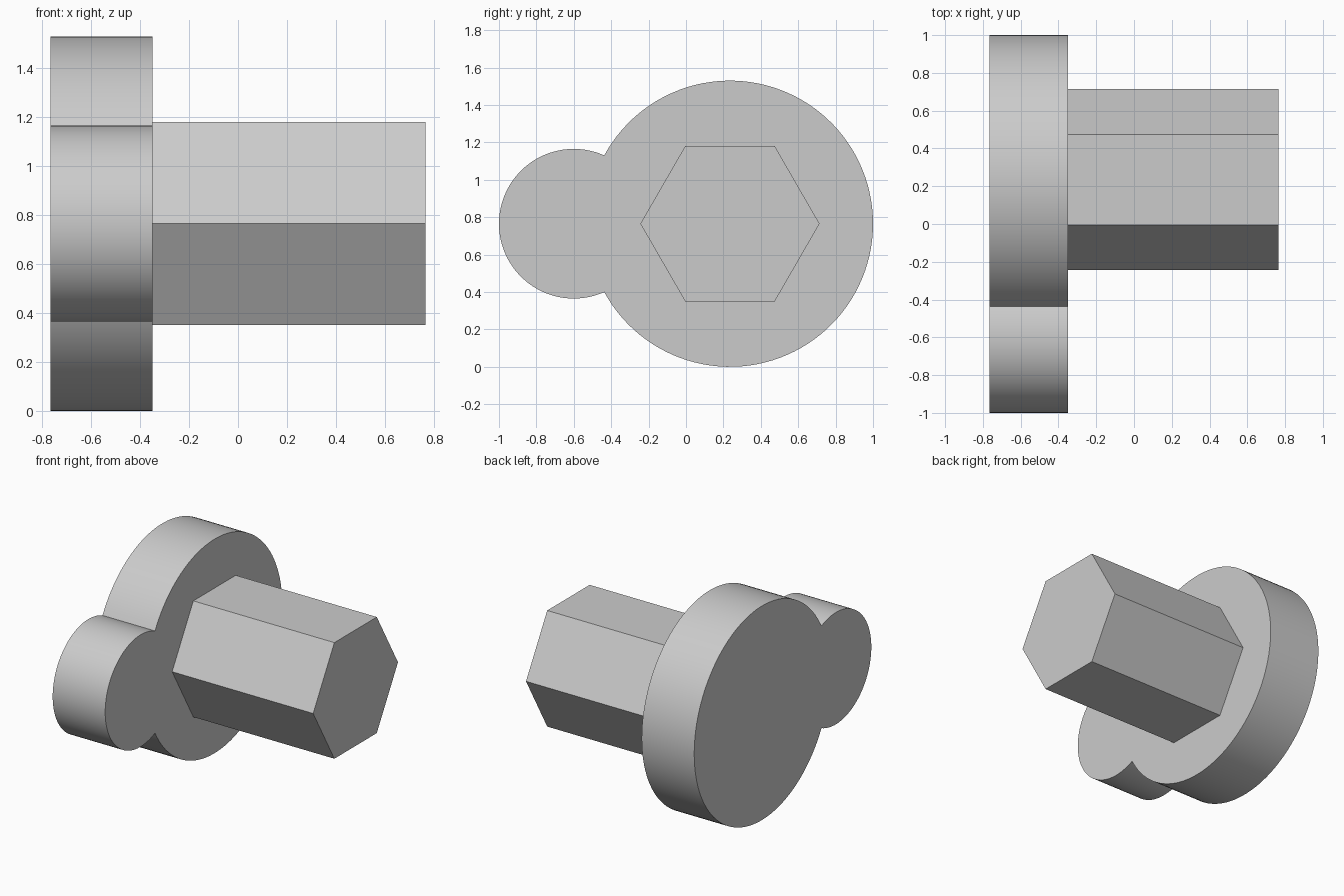
import bpy, bmesh
from math import acos, cos, sin, pi, radians

if "Cube" in bpy.data.objects:
    bpy.data.objects.remove(bpy.data.objects["Cube"], do_unlink=True)

grey = bpy.data.materials.new("light_grey")
grey.use_nodes = True
grey.diffuse_color = (0.6, 0.6, 0.6, 1)
grey.node_tree.nodes["Principled BSDF"].inputs["Base Color"].default_value = grey.diffuse_color

AXIS_Z = 0.765


def arc(cy, radius, start, end, steps):
    """Points (y, z) along an arc, both ends included."""
    angles = [start + (end - start) * i / steps for i in range(steps + 1)]
    return [(cy + radius * cos(a), AXIS_Z + radius * sin(a)) for a in angles]


def extrude_profile(name, points, x0, x1):
    """Closed prism along x from a (y, z) outline."""
    bm = bmesh.new()
    base = bm.faces.new([bm.verts.new((x0, y, z)) for y, z in points])
    result = bmesh.ops.extrude_face_region(bm, geom=[base], use_keep_orig=True)
    top = [v for v in result["geom"] if isinstance(v, bmesh.types.BMVert)]
    bmesh.ops.translate(bm, verts=top, vec=(x1 - x0, 0, 0))
    bmesh.ops.recalc_face_normals(bm, faces=bm.faces)
    mesh = bpy.data.meshes.new(name)
    bm.to_mesh(mesh)
    bm.free()
    obj = bpy.data.objects.new(name, mesh)
    bpy.context.collection.objects.link(obj)
    mesh.materials.append(grey)
    bpy.ops.object.select_all(action="DESELECT")
    obj.select_set(True)
    bpy.context.view_layer.objects.active = obj
    bpy.ops.object.shade_smooth_by_angle(angle=radians(30))
    return obj


# Flange: large disc and small lobe joined in a single outline
disc_y, disc_r = 0.235, 0.765
lobe_y, lobe_r = -0.6, 0.4
gap = disc_y - lobe_y
disc_cut = acos((gap**2 + disc_r**2 - lobe_r**2) / (2 * gap * disc_r))
lobe_cut = acos((gap**2 + lobe_r**2 - disc_r**2) / (2 * gap * lobe_r))
outline = arc(disc_y, disc_r, disc_cut - pi, pi - disc_cut, 96)
outline += arc(lobe_y, lobe_r, lobe_cut, 2 * pi - lobe_cut, 64)[1:-1]
extrude_profile("lobed_flange", outline, -0.765, -0.35)

# Hexagonal shaft, seated slightly into the flange
hexagon = arc(0.235, 0.479, 0, 2 * pi, 6)[:-1]
extrude_profile("hex_shaft", hexagon, -0.37, 0.765)
